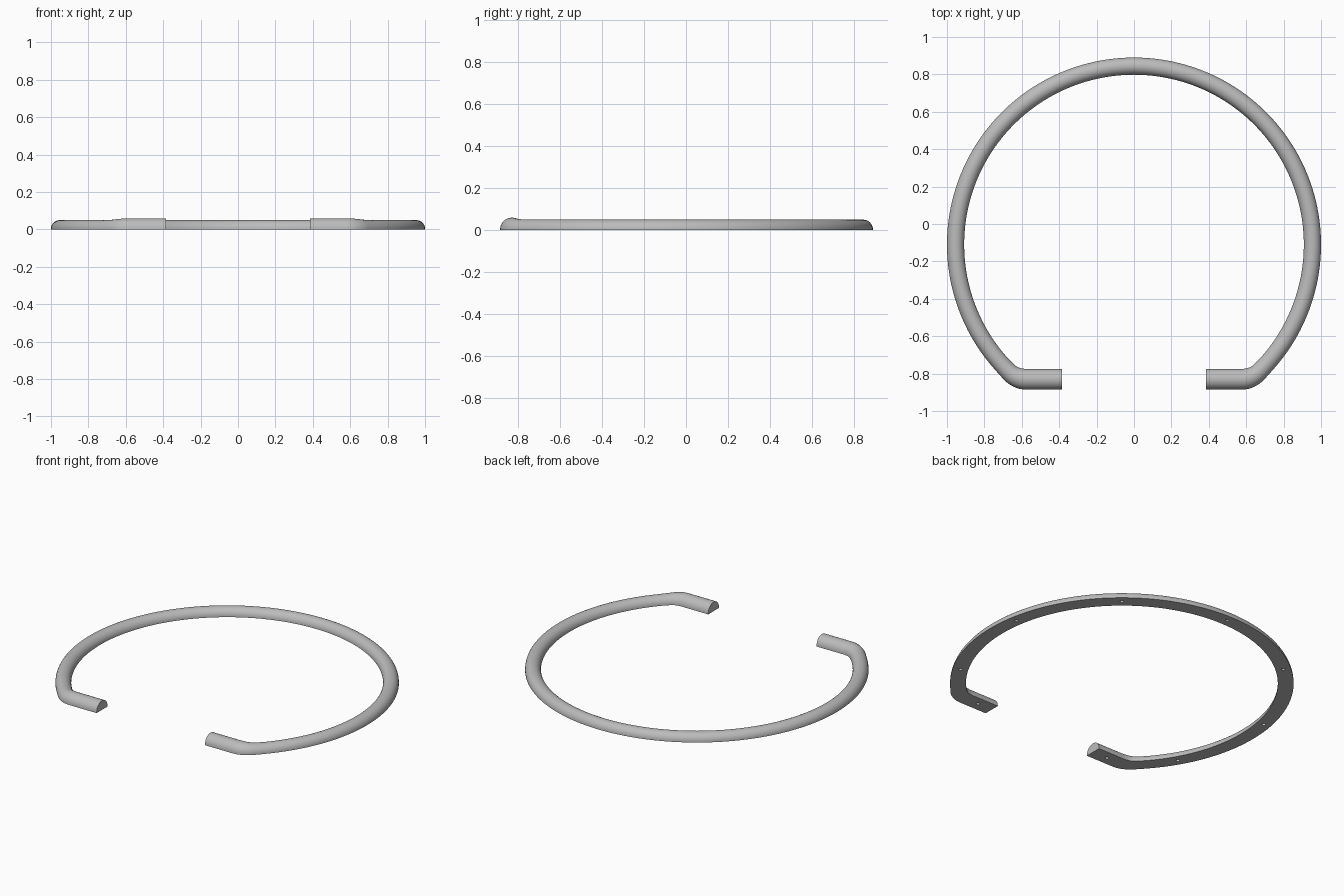
import bpy
import bmesh
from math import sin, cos, pi, radians, atan2, sqrt
from mathutils import Vector

cube = bpy.data.objects.get("Cube")
if cube:
    bpy.data.objects.remove(cube, do_unlink=True)

CENTRE_Y = -0.11      # centre of the ring
RADIUS = 0.954        # centreline radius
END_Y = -0.83         # line of the straight ends
TIP_X = 0.385
BEND = 0.13           # bend radius into the straight ends
THIN, THICK = 0.046, 0.055

grey = bpy.data.materials.new("grey")
grey.use_nodes = True
colour = (0.5, 0.5, 0.5, 1)
grey.diffuse_color = colour
grey.node_tree.nodes["Principled BSDF"].inputs["Base Color"].default_value = colour

# Bend circle touches both the straight end and the ring
bend_y = END_Y + BEND
bend_x = sqrt((RADIUS - BEND) ** 2 - (bend_y - CENTRE_Y) ** 2)
join = atan2(bend_y - CENTRE_Y, bend_x)


def station(cx, cy, r, a, half_width):
    """Point, outward direction and half width of one cross-section."""
    out = Vector((cos(a), sin(a), 0))
    return Vector((cx, cy, 0)) + out * r, out, half_width


# Right half of the path: tip, bend, ring up to the back
path = [(Vector((TIP_X, END_Y, 0)), Vector((0, -1, 0)), THICK)]
steps = 12
for i in range(steps + 1):
    t = i / steps
    a = -pi / 2 + (join + pi / 2) * t
    w = THICK - (THICK - THIN) * 0.75 * max(0, (t - 0.3) / 0.7)
    path.append(station(bend_x, bend_y, BEND, a, w))
ramp_end = join + radians(4)
steps = 64
path.append(station(0, CENTRE_Y, RADIUS, join + radians(2), THIN + 0.001))
for i in range(steps + 1):
    a = ramp_end + (pi / 2 - ramp_end) * i / steps
    path.append(station(0, CENTRE_Y, RADIUS, a, THIN))

# Mirror the path to the other half
flip = Vector((-1, 1, 1))
path += [(p * flip, o * flip, w) for p, o, w in reversed(path[:-1])]

# Half-round tube with a flat underside
bm = bmesh.new()
sections = []
arc = 16
for p, out, w in path:
    lift = w * 0.08
    ring = [bm.verts.new(p + out * w), bm.verts.new(p - out * w)]
    dome = [bm.verts.new(p + out * w * cos(pi * k / arc)
                         + Vector((0, 0, lift + w * sin(pi * k / arc))))
            for k in range(arc + 1)]
    sections.append([ring[0]] + dome + [ring[1]])
for s, t in zip(sections, sections[1:]):
    n = len(s)
    for k in range(n):
        bm.faces.new((s[k], s[(k + 1) % n], t[(k + 1) % n], t[k]))
bm.faces.new(sections[0])
bm.faces.new(sections[-1])
bmesh.ops.recalc_face_normals(bm, faces=bm.faces)
mesh = bpy.data.meshes.new("half_round_ring")
bm.to_mesh(mesh)
bm.free()
mesh.materials.append(grey)
ring_obj = bpy.data.objects.new("half_round_ring", mesh)
bpy.context.collection.objects.link(ring_obj)

# Small blind holes in the underside
spots = [(RADIUS * cos(radians(90 + 40 * k)), CENTRE_Y + RADIUS * sin(radians(90 + 40 * k)))
         for k in range(-3, 4)]
spots += [(side * 0.49, END_Y) for side in (-1, 1)]
bm = bmesh.new()
for x, y in spots:
    made = bmesh.ops.create_cone(bm, cap_ends=True, segments=16,
                                 radius1=0.011, radius2=0.011, depth=0.05)
    bmesh.ops.translate(bm, verts=made["verts"], vec=(x, y, 0))
cut_mesh = bpy.data.meshes.new("hole_cutter")
bm.to_mesh(cut_mesh)
bm.free()
cut_mesh.materials.append(grey)
cutter = bpy.data.objects.new("hole_cutter", cut_mesh)
cutter.hide_render = True
bpy.context.collection.objects.link(cutter)

bpy.ops.object.select_all(action="DESELECT")
ring_obj.select_set(True)
bpy.context.view_layer.objects.active = ring_obj
holes = ring_obj.modifiers.new("holes", "BOOLEAN")
holes.operation = "DIFFERENCE"
holes.solver = "EXACT"
holes.object = cutter
bpy.ops.object.modifier_apply(modifier=holes.name)
bpy.data.objects.remove(cutter, do_unlink=True)
bpy.ops.object.shade_smooth_by_angle(angle=radians(35))
